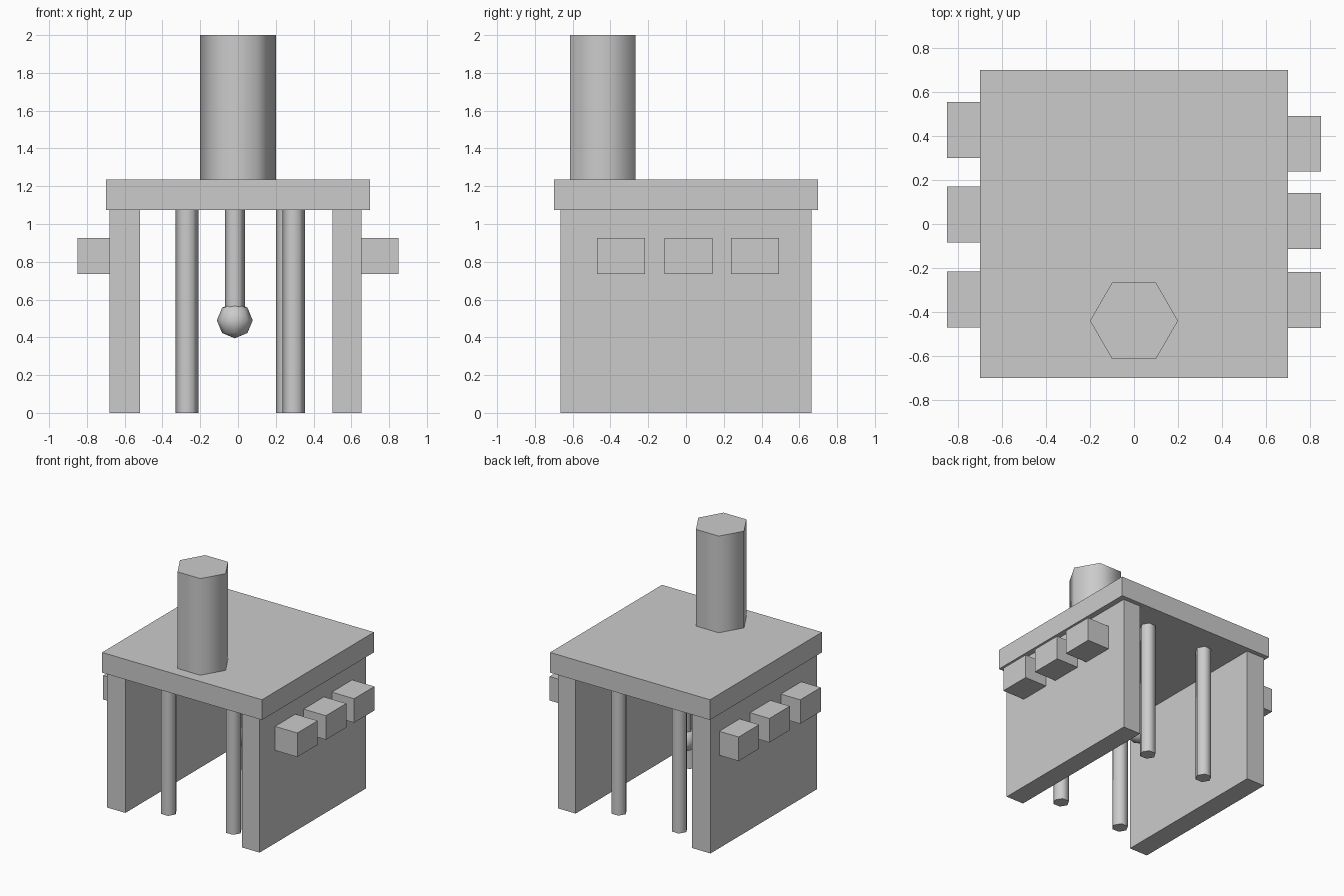
import bpy, bmesh
from math import pi
from mathutils import Matrix, Vector

if "Cube" in bpy.data.objects:
    bpy.data.objects.remove(bpy.data.objects["Cube"])


def finish(name, bm, smooth=False):
    bmesh.ops.recalc_face_normals(bm, faces=bm.faces)
    if smooth:
        # Round sides are smooth, flat caps keep a crisp rim
        for f in bm.faces:
            f.smooth = abs(f.normal.z) < 0.99
        for e in bm.edges:
            e.smooth = all(f.smooth for f in e.link_faces)
    mesh = bpy.data.meshes.new(name)
    bm.to_mesh(mesh)
    bm.free()
    obj = bpy.data.objects.new(name, mesh)
    bpy.context.collection.objects.link(obj)
    return obj


def box(name, lo, hi):
    lo, hi = Vector(lo), Vector(hi)
    bm = bmesh.new()
    bmesh.ops.create_cube(bm, size=1, matrix=Matrix.Translation((lo + hi) / 2)
                          @ Matrix.Diagonal((*(hi - lo), 1)))
    return finish(name, bm)


def column(name, x, y, radius, z0, z1, sides=6):
    bm = bmesh.new()
    # a corner of the hexagon points along +x and -x
    bmesh.ops.create_cone(bm, cap_ends=True, segments=sides, radius1=radius,
                          radius2=radius, depth=z1 - z0)
    bm.verts.ensure_lookup_table()
    if max(v.co.x for v in bm.verts) < radius * 0.99:
        bmesh.ops.rotate(bm, verts=bm.verts, matrix=Matrix.Rotation(pi / sides, 3, 'Z'))
    bmesh.ops.translate(bm, verts=bm.verts, vec=(x, y, (z0 + z1) / 2))
    return finish(name, bm, smooth=True)


SLAB_Z, TOP_Z = 1.075, 1.235

# Roof slab and the chimney standing on it
box("roof_slab", (-0.7, -0.7, SLAB_Z), (0.7, 0.7, TOP_Z))
column("chimney", 0, -0.44, 0.2, TOP_Z, 2.0)

# Side walls
box("left_wall", (-0.68, -0.665, 0), (-0.52, 0.665, SLAB_Z))
box("right_wall", (0.5, -0.665, 0), (0.655, 0.665, SLAB_Z))

# Blocks sticking out of each wall
for i, y in enumerate((-0.343, 0.043, 0.427)):
    box(f"left_block_{i + 1}", (-0.85, y - 0.128, 0.735), (-0.68, y + 0.128, 0.925))
for i, y in enumerate((-0.345, 0.013, 0.365)):
    box(f"right_block_{i + 1}", (0.655, y - 0.127, 0.735), (0.85, y + 0.127, 0.925))

# Four thin posts
for name, x, y in (("front_left_post", -0.27, -0.48), ("front_right_post", 0.295, -0.475),
                   ("back_left_post", -0.27, 0.467), ("back_right_post", 0.26, 0.467)):
    column(name, x, y, 0.06, 0, SLAB_Z)

# Hanging lamp: rod and low-poly bulb
column("lamp_rod", -0.017, 0.04, 0.053, 0.53, SLAB_Z)
bm = bmesh.new()
bmesh.ops.create_uvsphere(bm, u_segments=8, v_segments=4, radius=0.095,
                          matrix=Matrix.Translation((-0.017, 0.04, 0.49)))
finish("lamp_bulb", bm, smooth=True)
